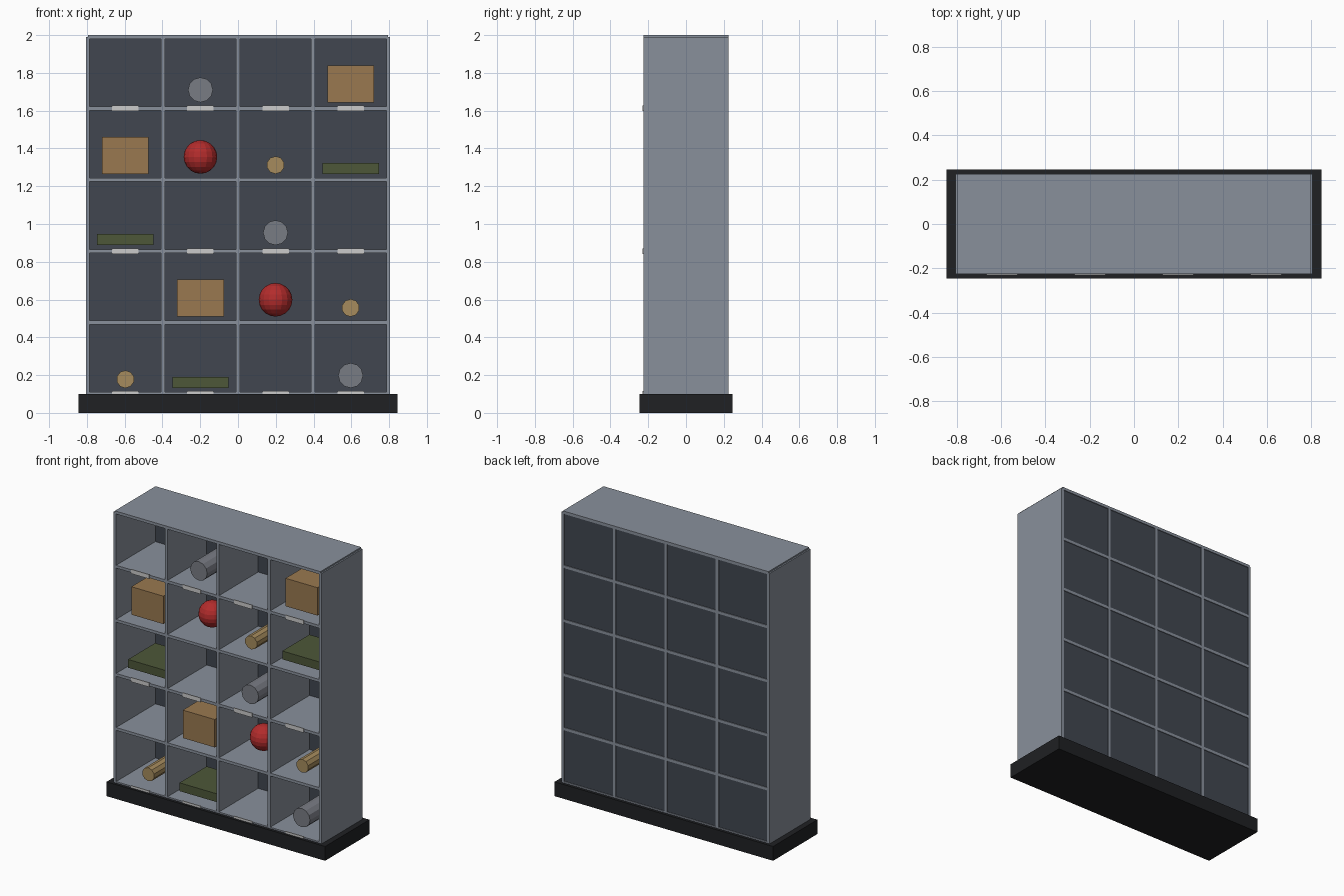
import bpy
from math import pi

if "Cube" in bpy.data.objects:
    bpy.data.objects.remove(bpy.data.objects["Cube"])


def material(name, rgb):
    m = bpy.data.materials.new(name)
    m.diffuse_color = (*rgb, 1)
    m.use_nodes = True
    m.node_tree.nodes["Principled BSDF"].inputs["Base Color"].default_value = m.diffuse_color
    return m


STEEL = material("steel", (0.25, 0.28, 0.33))
DARK = material("dark_panel", (0.052, 0.062, 0.08))
BLACK = material("plinth_black", (0.014, 0.015, 0.017))
CARD = material("cardboard", (0.32, 0.19, 0.08))
RED = material("red", (0.45, 0.025, 0.025))
GREEN = material("olive", (0.075, 0.095, 0.04))
TAN = material("tan", (0.38, 0.26, 0.11))
GREY = material("can_grey", (0.19, 0.2, 0.23))
WHITE = material("label_white", (0.6, 0.62, 0.62))


def finish(name, mat):
    ob = bpy.context.object
    ob.name = name
    ob.data.materials.append(mat)
    return ob


def box(name, centre, size, mat):
    bpy.ops.mesh.primitive_cube_add(size=1, location=centre)
    ob = finish(name, mat)
    ob.scale = size
    bpy.ops.object.transform_apply(location=False, rotation=False, scale=True)
    return ob


def tube(name, x, z, radius, length, sides, mat):
    bpy.ops.mesh.primitive_cylinder_add(vertices=sides, radius=radius, depth=length,
                                        location=(x, 0, z), rotation=(pi / 2, 0, 0))
    return finish(name, mat)


COLS, ROWS = 4, 5
WIDTH, DEPTH, T = 1.59, 0.45, 0.02
Z0, Z1 = 0.1, 1.99
PX, PZ = WIDTH / COLS, (Z1 - Z0) / ROWS


def col_x(c):
    return -WIDTH / 2 + (c + 0.5) * PX


# Plinth and rear panel, slightly recessed from the frame's back edges
box("plinth", (0, 0, 0.05), (1.69, 0.49, 0.1), BLACK)
box("back_panel", (0, 0.214, (Z0 + Z1) / 2), (WIDTH, 0.012, Z1 - Z0), DARK)

# Uprights and shelves
for c in range(COLS + 1):
    box(f"upright_{c}", (-WIDTH / 2 + c * PX, 0, (Z0 + Z1) / 2), (T, DEPTH, Z1 - Z0), STEEL)
for r in range(ROWS + 1):
    box(f"shelf_{r}", (0, 0, Z0 + r * PZ), (WIDTH, DEPTH, T), STEEL)

# Shelf-edge labels on every other shelf
for r in (0, 2, 4):
    for c in range(COLS):
        box(f"label_{r}_{c}", (col_x(c), -0.226, Z0 + r * PZ), (0.14, 0.006, 0.03), WHITE)

# Stored items: (row, column) -> kind
ITEMS = {
    (0, 0): "roll", (0, 1): "slab", (0, 3): "can",
    (1, 1): "crate", (1, 2): "ball", (1, 3): "roll",
    (2, 0): "slab", (2, 2): "can",
    (3, 0): "crate", (3, 1): "ball", (3, 2): "roll", (3, 3): "slab",
    (4, 1): "can", (4, 3): "crate",
}
for (r, c), kind in ITEMS.items():
    x, z = col_x(c), Z0 + r * PZ + 0.032
    name = f"{kind}_{r}_{c}"
    if kind == "crate":
        box(name, (x, 0, z + 0.0975), (0.247, 0.3, 0.195), CARD)
    elif kind == "slab":
        box(name, (x, 0, z + 0.029), (0.298, 0.3, 0.058), GREEN)
    elif kind == "can":
        tube(name, x, z + 0.066, 0.066, 0.3, 12, GREY)
    elif kind == "roll":
        tube(name, x, z + 0.046, 0.047, 0.28, 10, TAN)
    else:
        bpy.ops.mesh.primitive_uv_sphere_add(segments=16, ring_count=10, radius=0.089,
                                             location=(x, 0, z + 0.089))
        finish(name, RED)
